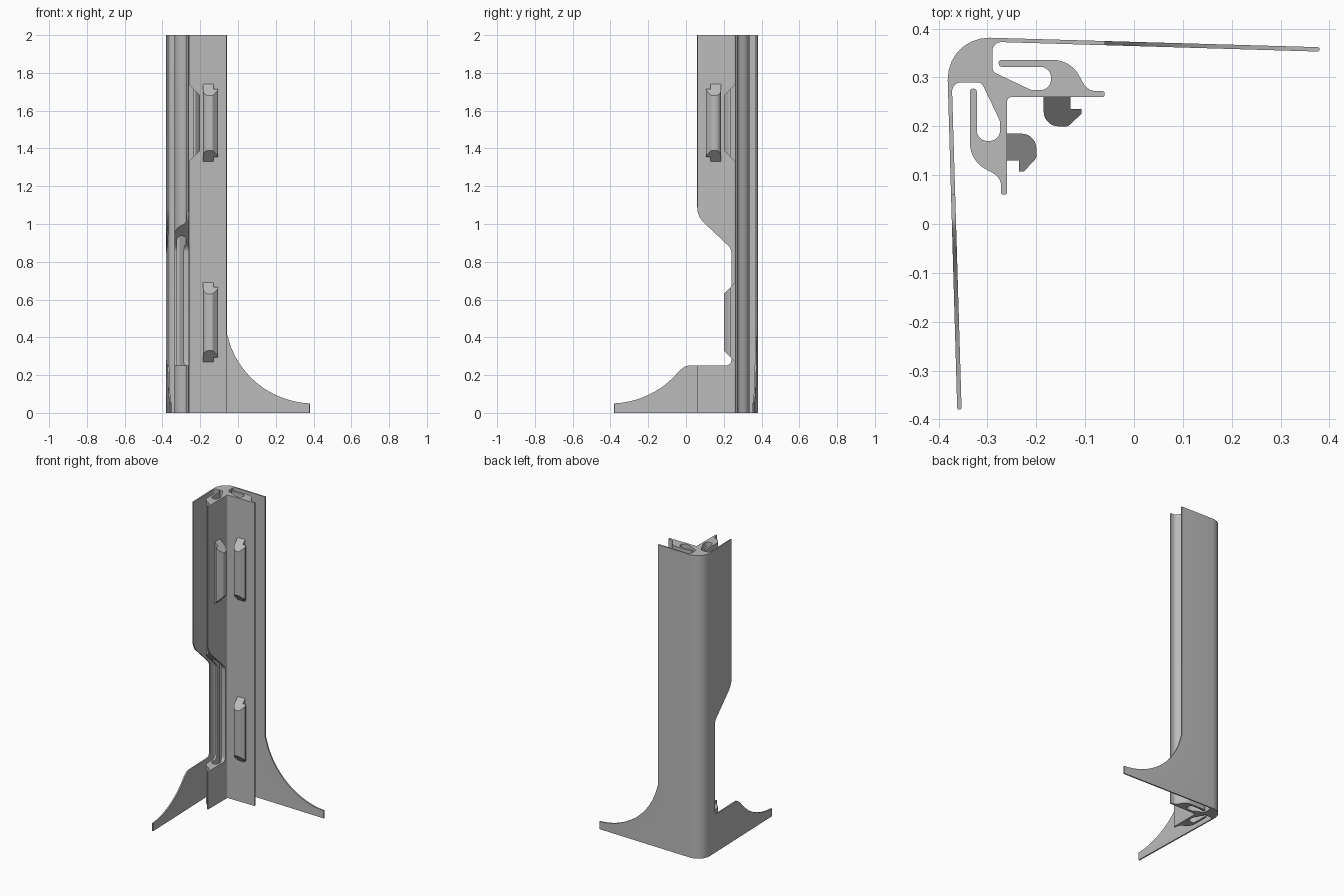
import bpy, bmesh, math
from mathutils import Vector

cube = bpy.data.objects.get("Cube")
if cube:
    bpy.data.objects.remove(cube, do_unlink=True)

HEIGHT = 2.0
grey = bpy.data.materials.new("plain_grey")
grey.use_nodes = True
grey.diffuse_color = (0.5, 0.5, 0.5, 1)
grey.node_tree.nodes["Principled BSDF"].inputs["Base Color"].default_value = (0.5, 0.5, 0.5, 1)


def rounded(corners, steps=7):
    """Closed outline from (u, v, radius) corners, each replaced by an arc."""
    out = []
    for i, (u, v, r) in enumerate(corners):
        p = Vector((u, v))
        if r == 0:
            out.append(p)
            continue
        a = (Vector(corners[i - 1][:2]) - p).normalized()
        b = (Vector(corners[(i + 1) % len(corners)][:2]) - p).normalized()
        half = a.angle(b) / 2
        centre = p + (a + b).normalized() * (r / math.sin(half))
        start = p + a * (r / math.tan(half)) - centre
        end = p + b * (r / math.tan(half)) - centre
        for k in range(steps + 1):
            t = k / steps
            sweep = math.pi - 2 * half
            w0, w1 = math.sin((1 - t) * sweep), math.sin(t * sweep)
            out.append(centre + (start * w0 + end * w1) / math.sin(sweep))
    return out


def prism(name, outline, first, last):
    """Solid between two placements of one outline."""
    bm = bmesh.new()
    lo = [bm.verts.new(first(*p)) for p in outline]
    hi = [bm.verts.new(last(*p)) for p in outline]
    bm.faces.new(lo)
    bm.faces.new(hi)
    for i in range(len(lo)):
        bm.faces.new((lo[i - 1], lo[i], hi[i], hi[i - 1]))
    bmesh.ops.recalc_face_normals(bm, faces=bm.faces)
    mesh = bpy.data.meshes.new(name)
    bm.to_mesh(mesh)
    bm.free()
    obj = bpy.data.objects.new(name, mesh)
    bpy.context.collection.objects.link(obj)
    mesh.materials.append(grey)
    return obj


def activate(obj):
    bpy.ops.object.select_all(action='DESELECT')
    obj.select_set(True)
    bpy.context.view_layer.objects.active = obj


def smooth(obj):
    activate(obj)
    bpy.ops.object.shade_smooth_by_angle(angle=math.radians(30))


def flip(u, v):
    """Reflect across the diagonal of the corner."""
    return -v, -u


# Corner extrusion: one wing with its thin wall and hooked arm, then its mirror
wing = [
    (0.38, 0.362, 0.004), (0.38, 0.353, 0.004),
    (-0.29, 0.373, 0.018), (-0.29, 0.312, 0.015),
    (-0.21, 0.274, 0.03), (-0.17, 0.274, 0.022),
    (-0.17, 0.322, 0.022), (-0.277, 0.322, 0.006),
    (-0.277, 0.336, 0.006), (-0.13, 0.336, 0.06),
    (-0.095, 0.272, 0.03), (-0.06, 0.272, 0.005),
    (-0.06, 0.26, 0.005),
]
mirrored = [(*flip(u, v), r) for u, v, r in reversed(wing)]
section = [(-0.384, 0.384, 0.084)] + wing + [(-0.26, 0.26, 0.01)] + mirrored
corner = prism("corner_extrusion", rounded(section),
               lambda u, v: (u, v, 0), lambda u, v: (u, v, HEIGHT))


def flare(start, end, steps=20):
    """Concave foot curve, as distance along the wall and height."""
    pts = []
    for i in range(steps + 1):
        s = start + (end - start) * i / steps
        pts.append((s, 0.52 - math.sqrt(0.47 ** 2 - (0.40 - s) ** 2), 0))
    return pts


# Cutter that leaves the back wall with a curved foot
back_cut = flare(-0.0595, 0.39) + [(0.6, 0.05, 0), (0.6, 2.1, 0), (-0.0595, 2.1, 0)]
back_cutter = prism("back_wall_cutter", rounded(back_cut),
                    lambda u, v: (u, 0.30, v), lambda u, v: (u, 0.50, v))

# Cutter for the right wing: curved foot, ledge, notch and sloping shoulder
side_cut = [(-s, z, r) for s, z, r in reversed(flare(0.035, 0.39))]
side_cut += [(0.0, 0.25, 0.04), (0.24, 0.25, 0.03), (0.24, 0.87, 0.05),
             (0.0595, 1.04, 0.11), (0.0595, 2.1, 0), (-0.6, 2.1, 0), (-0.6, 0.05, 0)]
side_cutter = prism("right_wall_cutter", rounded(side_cut),
                    lambda u, v: (-0.5, u, v), lambda u, v: (-0.1, u, v))

activate(corner)
for cutter in (back_cutter, side_cutter):
    cutter.hide_render = True
    mod = corner.modifiers.new("cut", 'BOOLEAN')
    mod.operation = 'DIFFERENCE'
    mod.solver = 'EXACT'
    mod.object = cutter
    bpy.ops.object.modifier_apply(modifier=mod.name)
    bpy.data.objects.remove(cutter, do_unlink=True)
smooth(corner)

# Hooked clips with ends sloping at 45 degrees
clip = rounded([
    (-0.185, 0.262, 0), (-0.185, 0.20, 0.03), (-0.135, 0.20, 0.01),
    (-0.107, 0.226, 0.004), (-0.107, 0.236, 0.003), (-0.13, 0.236, 0), (-0.13, 0.262, 0),
])


def add_clip(name, z0, z1, place):
    obj = prism(name, clip,
                lambda u, v: (*place(u, v), z0 + 0.26 - v),
                lambda u, v: (*place(u, v), z1 - 0.26 + v))
    smooth(obj)


def keep(u, v):
    return u, v


add_clip("back_lower_clip", 0.27, 0.69, keep)
add_clip("back_upper_clip", 1.33, 1.74, keep)
add_clip("right_upper_clip", 1.33, 1.74, flip)
